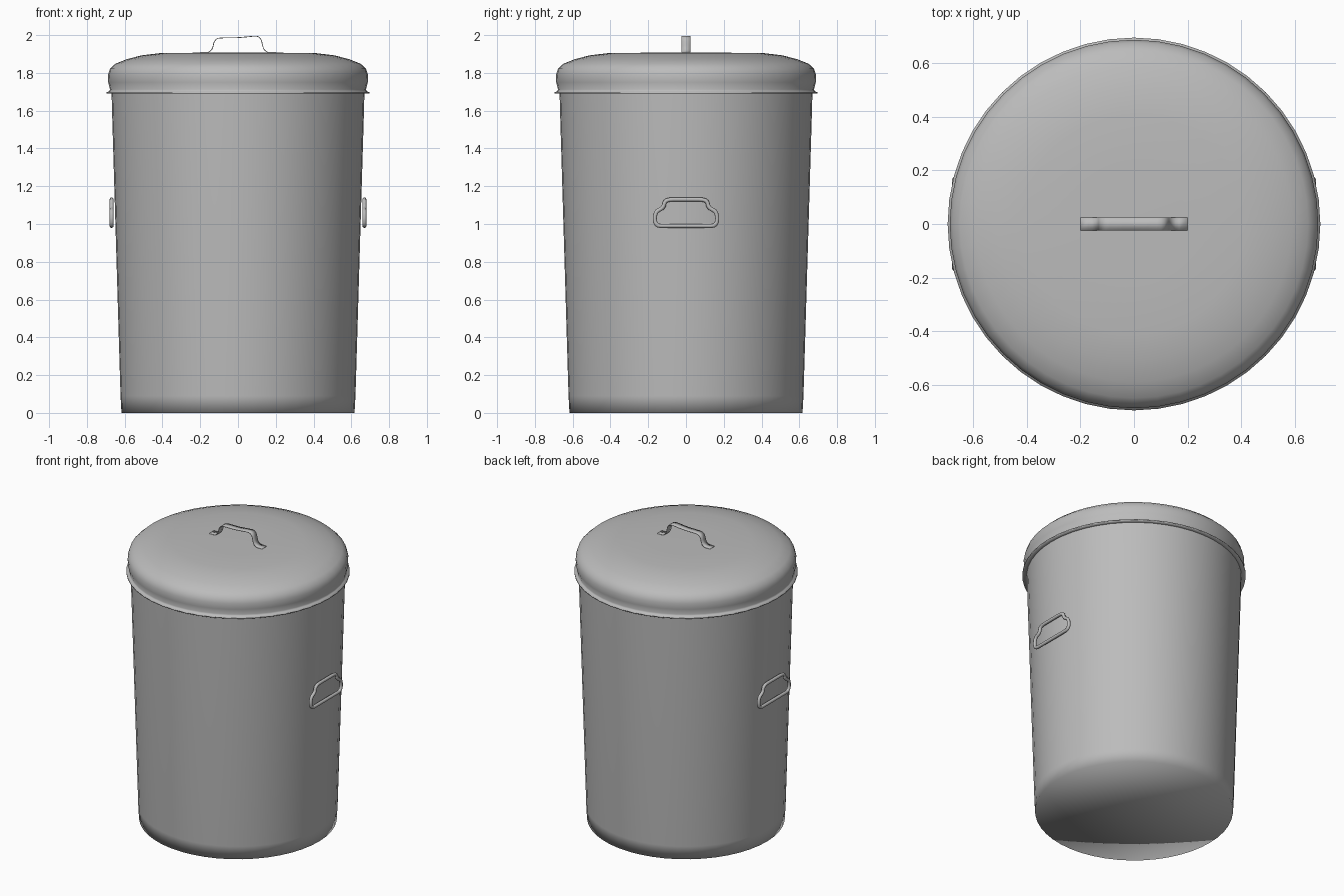
import bpy, bmesh, math
from mathutils import Vector

cube = bpy.data.objects.get("Cube")
if cube:
    bpy.data.objects.remove(cube, do_unlink=True)

# One galvanised metal colour for everything
metal = bpy.data.materials.new("grey metal")
metal.use_nodes = True
colour = (0.5, 0.5, 0.5, 1)
metal.diffuse_color = colour
metal.node_tree.nodes["Principled BSDF"].inputs["Base Color"].default_value = colour


def finish(bm, name, angle=180):
    bmesh.ops.recalc_face_normals(bm, faces=bm.faces)
    mesh = bpy.data.meshes.new(name)
    bm.to_mesh(mesh)
    bm.free()
    mesh.materials.append(metal)
    obj = bpy.data.objects.new(name, mesh)
    bpy.context.collection.objects.link(obj)
    bpy.ops.object.select_all(action='DESELECT')
    obj.select_set(True)
    bpy.context.view_layer.objects.active = obj
    bpy.ops.object.shade_smooth_by_angle(angle=math.radians(angle))
    return obj


def lathe(name, profile, segments=48):
    """Revolve (radius, height) points; a zero radius closes the end."""
    bm = bmesh.new()
    verts = [bm.verts.new((r, 0, z)) for r, z in profile]
    edges = [bm.edges.new(pair) for pair in zip(verts, verts[1:])]
    bmesh.ops.spin(bm, geom=verts + edges, cent=(0, 0, 0), axis=(0, 0, 1),
                   angle=math.tau, steps=segments, use_duplicate=False)
    bmesh.ops.remove_doubles(bm, verts=bm.verts, dist=0.0005)
    return finish(bm, name)


def rounded(points, radius, closed, steps=4):
    """Round the corners of a 2D path."""
    pts = [Vector(p) for p in points]
    out = []
    for i, p in enumerate(pts):
        if not closed and i in (0, len(pts) - 1):
            out.append(p)
            continue
        a, b = pts[i - 1], pts[(i + 1) % len(pts)]
        start = p + (a - p).normalized() * min(radius, (a - p).length * 0.48)
        end = p + (b - p).normalized() * min(radius, (b - p).length * 0.48)
        for k in range(steps + 1):
            t = k / steps
            out.append(start * (1 - t) ** 2 + p * 2 * t * (1 - t) + end * t * t)
    return out


# Tapered bin body, closed underneath
lathe("bin_body", [(0, 0), (0.617, 0), (0.622, 0.09), (0.667, 1.6), (0.67, 1.72)])

# Domed lid with a flared lip that returns to the body
lathe("lid", [(0, 1.907), (0.2, 1.907), (0.41, 1.905), (0.51, 1.893),
              (0.59, 1.872), (0.65, 1.848), (0.678, 1.822), (0.688, 1.79),
              (0.687, 1.75), (0.678, 1.712), (0.683, 1.702), (0.696, 1.698),
              (0.696, 1.69), (0.668, 1.69)])

# Lid handle: a bent metal strap
strap = rounded([(-0.2, 1.91), (-0.14, 1.91), (-0.125, 1.987), (0, 1.988),
                 (0.12, 2.0), (0.14, 1.91), (0.2, 1.91)], 0.035, False)
bm = bmesh.new()
rows = [[bm.verts.new((p.x, y, p.y)) for y in (-0.025, 0.025)] for p in strap]
for a, b in zip(rows, rows[1:]):
    bm.faces.new((a[0], b[0], b[1], a[1]))
lid_handle = finish(bm, "lid_handle")
solid = lid_handle.modifiers.new("strap thickness", 'SOLIDIFY')
solid.thickness = 0.004

# Side handles: closed wire loops
half = [(0.1, 0.99), (0.165, 0.99), (0.165, 1.065), (0.118, 1.085), (0.112, 1.13)]
outline = rounded(half + [(-y, z) for y, z in reversed(half)], 0.045, True)
tube, sides = 0.011, 8
for name, x in (("left_handle", 0.669), ("right_handle", -0.669)):
    bm = bmesh.new()
    rings = []
    for i, p in enumerate(outline):
        along = (outline[(i + 1) % len(outline)] - outline[i - 1]).normalized()
        side = Vector((along.y, -along.x))
        ring = []
        for k in range(sides):
            a = math.tau * k / sides
            q = p + side * (tube * math.cos(a))
            ring.append(bm.verts.new((x + tube * math.sin(a), q.x, q.y)))
        rings.append(ring)
    for i, ring in enumerate(rings):
        nxt = rings[(i + 1) % len(rings)]
        for k in range(sides):
            m = (k + 1) % sides
            bm.faces.new((ring[k], ring[m], nxt[m], nxt[k]))
    finish(bm, name)
